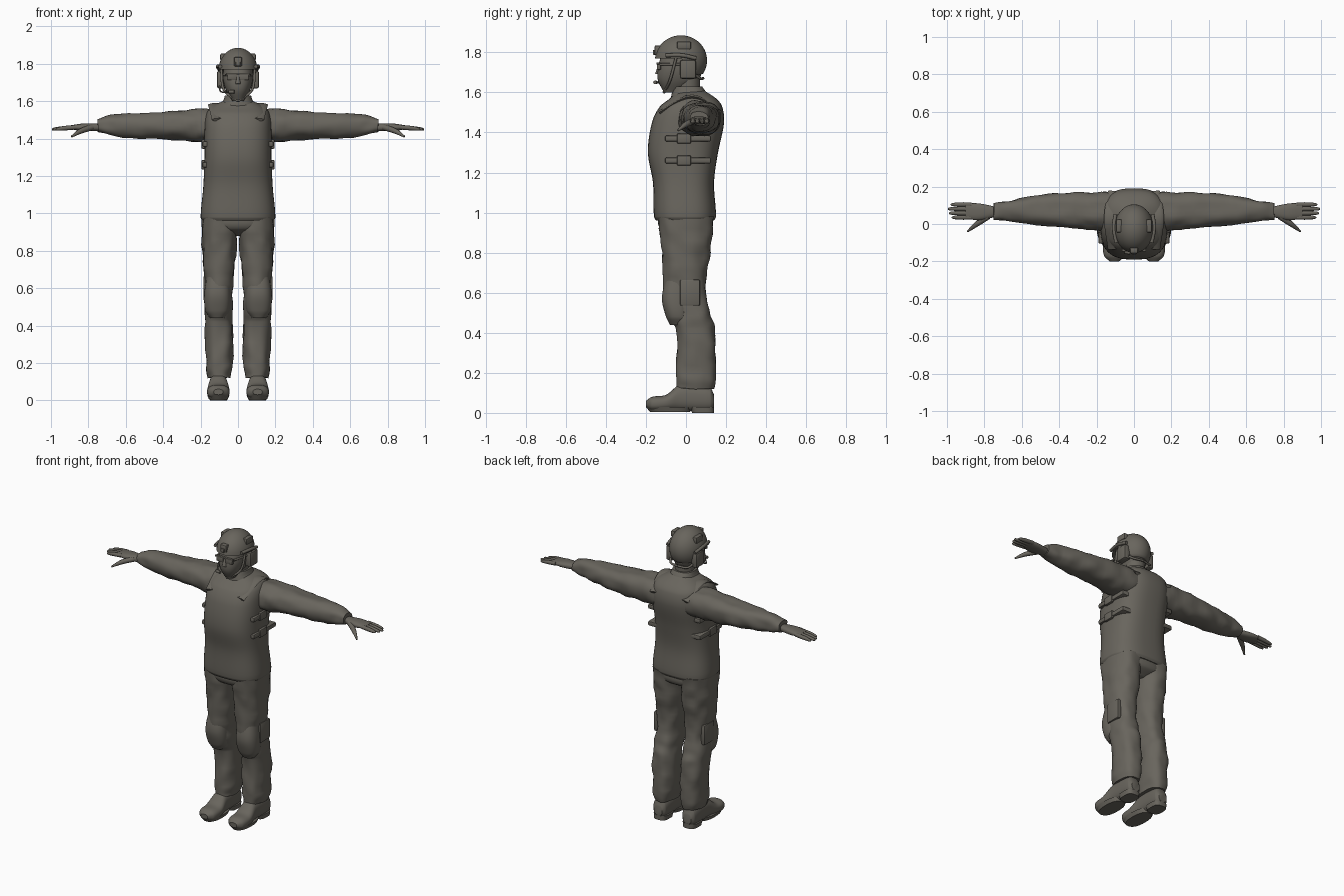
import bpy, bmesh, math
from mathutils import Vector, noise

cube = bpy.data.objects.get("Cube")
if cube:
    bpy.data.objects.remove(cube, do_unlink=True)

olive = bpy.data.materials.new("dark olive grey")
olive.use_nodes = True
olive.diffuse_color = (0.14, 0.13, 0.11, 1)
shader = next(node for node in olive.node_tree.nodes if node.type == "BSDF_PRINCIPLED")
shader.inputs["Base Color"].default_value = olive.diffuse_color
parts = []


def finish(name, bm, mirror, cloth=False):
    """Tidy the normals, add cloth folds if wanted, and make the object."""
    bmesh.ops.recalc_face_normals(bm, faces=bm.faces)
    bm.normal_update()
    if cloth:
        normals = [vert.normal.copy() for vert in bm.verts]
        for vert, normal in zip(bm.verts, normals):
            vert.co += normal * noise.noise(vert.co * 16) * 0.01
    mesh = bpy.data.meshes.new(name)
    bm.to_mesh(mesh)
    bm.free()
    mesh.materials.append(olive)
    part = bpy.data.objects.new(name, mesh)
    bpy.context.collection.objects.link(part)
    if mirror:
        part.modifiers.new("Mirror", "MIRROR")
    parts.append(part)


def spline(rows, keys, steps=6):
    """Smooth rows of numbers by cubic interpolation over their keys."""
    rows = [Vector(row) for row in rows]
    last = len(rows) - 1
    slopes = []
    for i in range(len(rows)):
        before, after = max(i - 1, 0), min(i + 1, last)
        slopes.append((rows[after] - rows[before]) / (keys[after] - keys[before]))
    smooth = []
    for i in range(last):
        span = keys[i + 1] - keys[i]
        for step in range(steps):
            t = step / steps
            ease = t * t * (3 - 2 * t)
            leave = t * (1 - t) * (1 - t) * span
            arrive = t * t * (t - 1) * span
            smooth.append(rows[i] * (1 - ease) + rows[i + 1] * ease
                          + slopes[i] * leave + slopes[i + 1] * arrive)
    return smooth + [rows[-1]]


def skin(rings):
    """Join rings of points into a closed skin."""
    bm = bmesh.new()
    loops = [[bm.verts.new(point) for point in ring] for ring in rings]
    for low, high in zip(loops, loops[1:]):
        for i in range(len(low)):
            bm.faces.new((low[i - 1], low[i], high[i], high[i - 1]))
    bm.faces.new(loops[0])
    bm.faces.new(loops[-1])
    return bm


def rounded(angle, power):
    """Point on a unit circle that grows squarer as power rises."""
    cos, sin = math.cos(angle), math.sin(angle)
    return (math.copysign(abs(cos) ** (2 / power), cos),
            math.copysign(abs(sin) ** (2 / power), sin))


def loft(name, axis, rows, centre=0.0, power=2.4, sides=36, mirror=True, cloth=False):
    """Rows hold: place on axis, half width about centre, low limit, high limit."""
    rings = []
    for place, half, low, high in spline(rows, [row[0] for row in rows]):
        ring = []
        for i in range(sides):
            across, along = rounded(math.tau * i / sides, power)
            width = centre + half * across
            depth = (low + high) / 2 + (high - low) / 2 * along
            ring.append({"x": (place, depth, width),
                         "y": (width, place, depth),
                         "z": (width, depth, place)}[axis])
        rings.append(ring)
    finish(name, skin(rings), mirror, cloth)


def tube(name, rows, flat=1.0, sides=12, mirror=True):
    """Bent tube through rows of x, y, z and radius."""
    path = spline(rows, list(range(len(rows))))
    rings = []
    for i, row in enumerate(path):
        run = path[min(i + 1, len(path) - 1)] - path[max(i - 1, 0)]
        turn = run.to_3d().to_track_quat("Z", "Y")
        ring = []
        for side in range(sides):
            across, along = rounded(math.tau * side / sides, 2)
            ring.append(row.to_3d() + turn @ Vector((across, along * flat, 0)) * row[3])
        rings.append(ring)
    finish(name, skin(rings), mirror)


def box(name, centre, size, mirror=True):
    """Block with rounded edges."""
    bm = bmesh.new()
    bmesh.ops.create_cube(bm, size=1)
    for vert in bm.verts:
        vert.co = Vector(centre) + vert.co * Vector(size)
    bmesh.ops.bevel(bm, geom=bm.edges[:], offset=min(size) / 4, segments=2,
                    profile=0.5, affect="EDGES")
    finish(name, bm, mirror)


# Torso with vest, collar and shoulder straps
loft("torso", "z", [(.96, .19, -.15, .14), (.98, .2, -.16, .15), (1.15, .185, -.165, .14),
                    (1.3, .18, -.19, .16), (1.45, .18, -.17, .19), (1.53, .17, -.13, .18),
                    (1.57, .14, -.08, .15), (1.61, .06, -.04, .09)],
     power=2.7, sides=48, mirror=False)
loft("collar", "z", [(1.54, .12, -.08, .12), (1.6, .08, -.07, .1), (1.63, .07, -.06, .08)],
     mirror=False)
tube("neck", [(0, .01, 1.6, .06), (0, .01, 1.7, .06)], mirror=False)
tube("shoulder_straps", [(.1, -.13, 1.5, .04), (.12, .03, 1.58, .04), (.1, .17, 1.5, .04)],
     flat=.25)

# Straps round the sides with buckles
for label, height in (("lower", 1.26), ("upper", 1.37)):
    box(label + "_side_strap", (0, .01, height), (.38, .23, .03), mirror=False)
    box(label + "_buckle", (.185, -.01, height), (.02, .07, .05))

# Arms and hands
loft("sleeves", "x", [(.1, .09, -.04, .17), (.25, .085, -.03, .17), (.45, .07, -.01, .16),
                      (.65, .06, .01, .13), (.75, .035, .02, .11)],
     centre=1.47, cloth=True)
loft("palms", "x", [(.73, .02, .04, .09), (.83, .02, .02, .11), (.9, .01, .03, .11)],
     centre=1.46)
for finger in range(4):
    y = .035 + finger * .023
    tip = 1 - abs(finger - 1.7) * .015
    tube(f"finger_{finger + 1}", [(.87, y, 1.46, .012), (.93, y, 1.455, .012),
                                  (tip - .01, y, 1.45, .008), (tip, y, 1.45, .002)])
tube("thumbs", [(.78, .04, 1.46, .016), (.84, 0, 1.44, .014), (.89, -.04, 1.41, .005)])

# Trousers with knee pads and side pockets
loft("trouser_seat", "z", [(.88, .08, -.06, .07), (.92, .17, -.13, .13), (1, .18, -.14, .13)],
     mirror=False)
loft("trouser_legs", "z", [(.98, .095, -.14, .14), (.8, .09, -.12, .12), (.62, .075, -.11, .1),
                           (.5, .075, -.09, .12), (.42, .075, -.05, .14), (.2, .07, -.05, .15),
                           (.12, .06, -.05, .14)],
     centre=.1, cloth=True)
loft("knee_pads", "z", [(.44, .04, -.08, .02), (.48, .065, -.1, .02), (.57, .07, -.12, .02),
                        (.68, .055, -.1, .02)],
     centre=.11)
box("side_pockets", (.17, .02, .6), (.03, .1, .13))

# Boots with soles and heels
loft("boots", "y", [(.14, .03, .03, .09), (.12, .045, .01, .13), (-.03, .05, .01, .14),
                    (-.1, .06, .01, .09), (-.17, .055, .01, .08), (-.2, .025, .03, .06)],
     centre=.105)
loft("boot_soles", "z", [(.005, .05, -.18, .02), (.03, .06, -.2, .03)], centre=.105)
loft("boot_heels", "z", [(0, .045, .03, .14), (.03, .05, .02, .14)], centre=.105, power=3)

# Head with face covering and goggles
loft("head", "z", [(1.6, .03, -.11, -.03), (1.66, .065, -.14, .06), (1.72, .08, -.14, .08),
                   (1.8, .075, -.12, .08)], mirror=False)
tube("covered_nose", [(0, -.13, 1.73, .01), (0, -.14, 1.69, .015)], mirror=False)
box("goggle_lenses", (.032, -.135, 1.73), (.05, .02, .035))
box("goggle_bridge", (0, -.14, 1.745), (.13, .015, .01), mirror=False)
tube("goggle_arms", [(.06, -.13, 1.74, .006), (.085, -.02, 1.74, .006)])

# Helmet dome whose lower edge drops towards the nape
bm = bmesh.new()
bmesh.ops.create_uvsphere(bm, u_segments=40, v_segments=28, radius=1)
for vert in bm.verts:
    x, y, z = vert.co
    drop = min(max(y, 0) * 2, 1)
    edge = 1.77 - .08 * drop * drop * (3 - 2 * drop)
    vert.co = (x * .105, y * .13 - .025, max(z * .125 + 1.76, edge))
finish("helmet", bm, mirror=False)

# Helmet fittings
box("mount_plate", (0, -.14, 1.81), (.045, .035, .05), mirror=False)
box("mount_shoe", (0, -.155, 1.8), (.025, .02, .025), mirror=False)
tube("helmet_rails", [(.095, -.1, 1.785, .01), (.108, -.02, 1.785, .01), (.1, .05, 1.77, .01)])
box("helmet_side_boxes", (.08, -.01, 1.835), (.03, .07, .04))

# Headset, microphone and retaining straps
box("ear_cups", (.09, .01, 1.715), (.045, .08, .095))
tube("microphone_boom", [(-.1, -.01, 1.69, .005), (-.09, -.08, 1.65, .004),
                         (-.03, -.15, 1.65, .004)], mirror=False)
tube("microphone", [(-.05, -.15, 1.65, .009), (-.02, -.155, 1.65, .009)], mirror=False)
tube("chin_straps", [(.09, -.05, 1.77, .007), (.075, -.08, 1.66, .007), (0, -.11, 1.6, .007)])
tube("nape_straps", [(.09, .03, 1.7, .007), (.06, .07, 1.67, .007), (0, .085, 1.67, .007)])

# Smooth shading that keeps hard edges
bpy.ops.object.select_all(action="DESELECT")
for part in parts:
    part.select_set(True)
bpy.context.view_layer.objects.active = parts[0]
bpy.ops.object.shade_smooth_by_angle(angle=math.radians(42))
